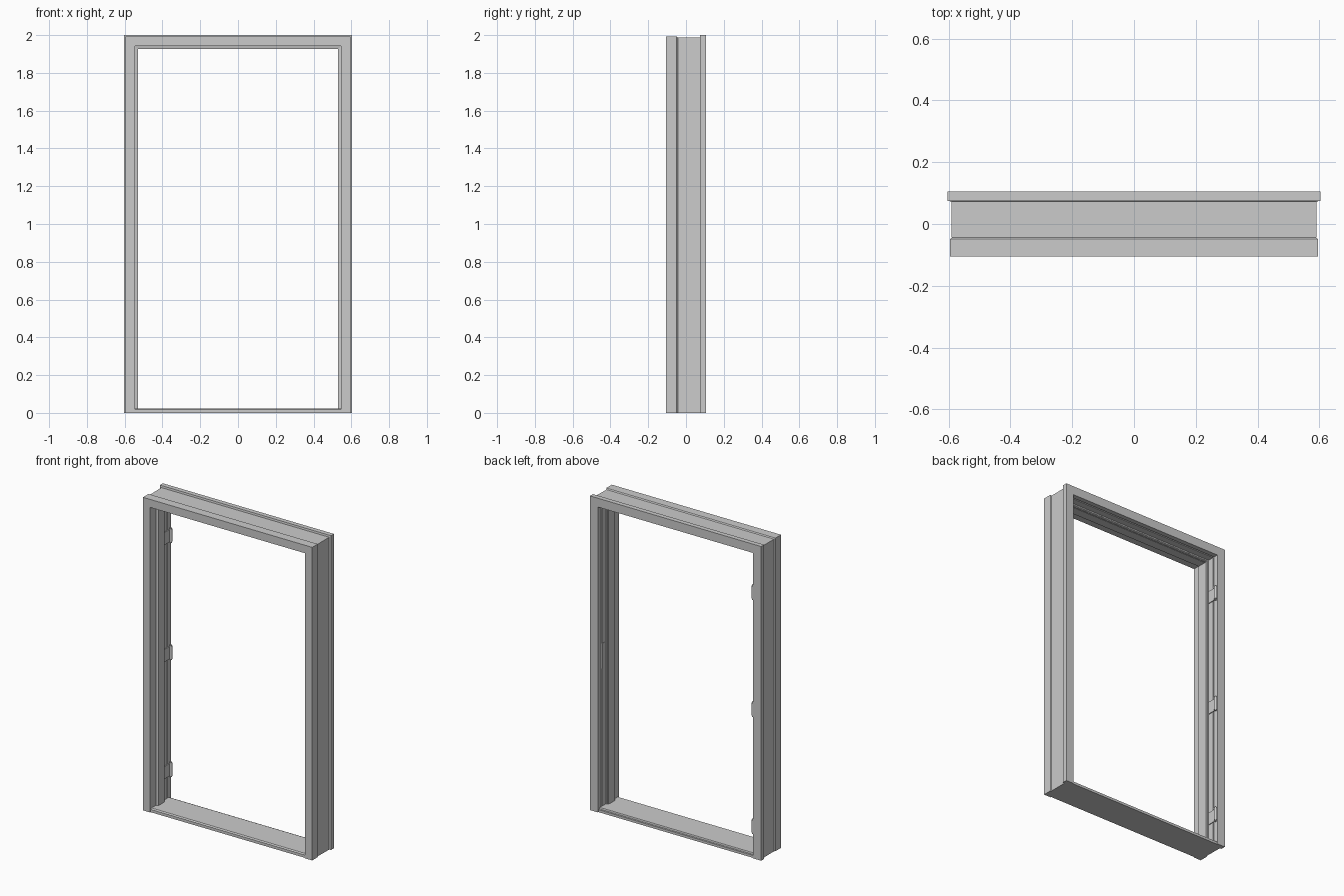
import bpy
import bmesh
import math

if "Cube" in bpy.data.objects:
    bpy.data.objects.remove(bpy.data.objects["Cube"])

HALF_W, HEIGHT = 0.603, 2.0

# Frame section: (depth inward from the outer edge, y)
FRAME = [(0.007, -0.105), (0.058, -0.105), (0.058, -0.048), (0.073, -0.045),
         (0.073, 0.012), (0.064, 0.012), (0.064, 0.024), (0.056, 0.024),
         (0.056, 0.066), (0.050, 0.066), (0.050, 0.074), (0.056, 0.074),
         (0.056, 0.105), (0.0, 0.105), (0.0, 0.075), (0.012, 0.073),
         (0.013, -0.043), (0.007, -0.049)]
# Rubber seal section, sitting in the rebate behind the stop
SEAL = [(0.063, 0.010), (0.071, 0.012), (0.071, 0.018), (0.067, 0.022), (0.063, 0.022)]


def sweep(name, section, start, end):
    """Join two end caps made by mapping each section point."""
    bm = bmesh.new()
    a = [bm.verts.new(start(d, y)) for d, y in section]
    b = [bm.verts.new(end(d, y)) for d, y in section]
    bm.faces.new(a)
    bm.faces.new(b[::-1])
    n = len(section)
    for i in range(n):
        j = (i + 1) % n
        bm.faces.new((a[i], b[i], b[j], a[j]))
    bmesh.ops.recalc_face_normals(bm, faces=bm.faces)
    mesh = bpy.data.meshes.new(name)
    bm.to_mesh(mesh)
    bm.free()
    obj = bpy.data.objects.new(name, mesh)
    bpy.context.collection.objects.link(obj)
    return obj


def mitred_surround(part, section):
    """Two jambs and a head, mitred at the top corners."""
    for side, s in (("left", -1), ("right", 1)):
        sweep(f"{side}_jamb_{part}", section,
              lambda d, y: (s * (HALF_W - d), y, 0),
              lambda d, y: (s * (HALF_W - d), y, HEIGHT - d))
    sweep(f"head_{part}", section,
          lambda d, y: (-(HALF_W - d), y, HEIGHT - d),
          lambda d, y: (HALF_W - d, y, HEIGHT - d))


def box(name, x, y, z):
    """Box from (min, max) ranges."""
    section = [(x[0], y[0]), (x[1], y[0]), (x[1], y[1]), (x[0], y[1])]
    return sweep(name, section, lambda u, v: (u, v, z[0]), lambda u, v: (u, v, z[1]))


mitred_surround("frame", FRAME)
mitred_surround("seal", SEAL)

# Threshold: section given as (z, y)
SILL = [(0.0, -0.1), (0.018, -0.1), (0.024, -0.092), (0.024, 0.085),
        (0.016, 0.088), (0.016, 0.1), (0.0, 0.1)]
sweep("threshold", SILL, lambda z, y: (-0.56, y, z), lambda z, y: (0.56, y, z))

# Hinges: leaf in the rebate, knuckle barrel and end caps
for i, z in enumerate((0.20, 0.945, 1.69), 1):
    box(f"hinge_leaf_{i}", (-0.549, -0.542), (0.030, 0.094), (z - 0.04, z + 0.04))
    for part, r, dz, h in (("barrel", 0.009, 0, 0.08), ("top_cap", 0.007, 0.043, 0.008),
                           ("bottom_cap", 0.007, -0.043, 0.008)):
        bpy.ops.mesh.primitive_cylinder_add(vertices=16, radius=r, depth=h,
                                            location=(-0.540, 0.096, z + dz))
        bpy.context.object.name = f"hinge_{part}_{i}"
        bpy.ops.object.shade_smooth_by_angle(angle=math.radians(40))

# Strike plate on the lock side
box("strike_plate", (0.545, 0.549), (0.030, 0.062), (0.90, 1.06))
